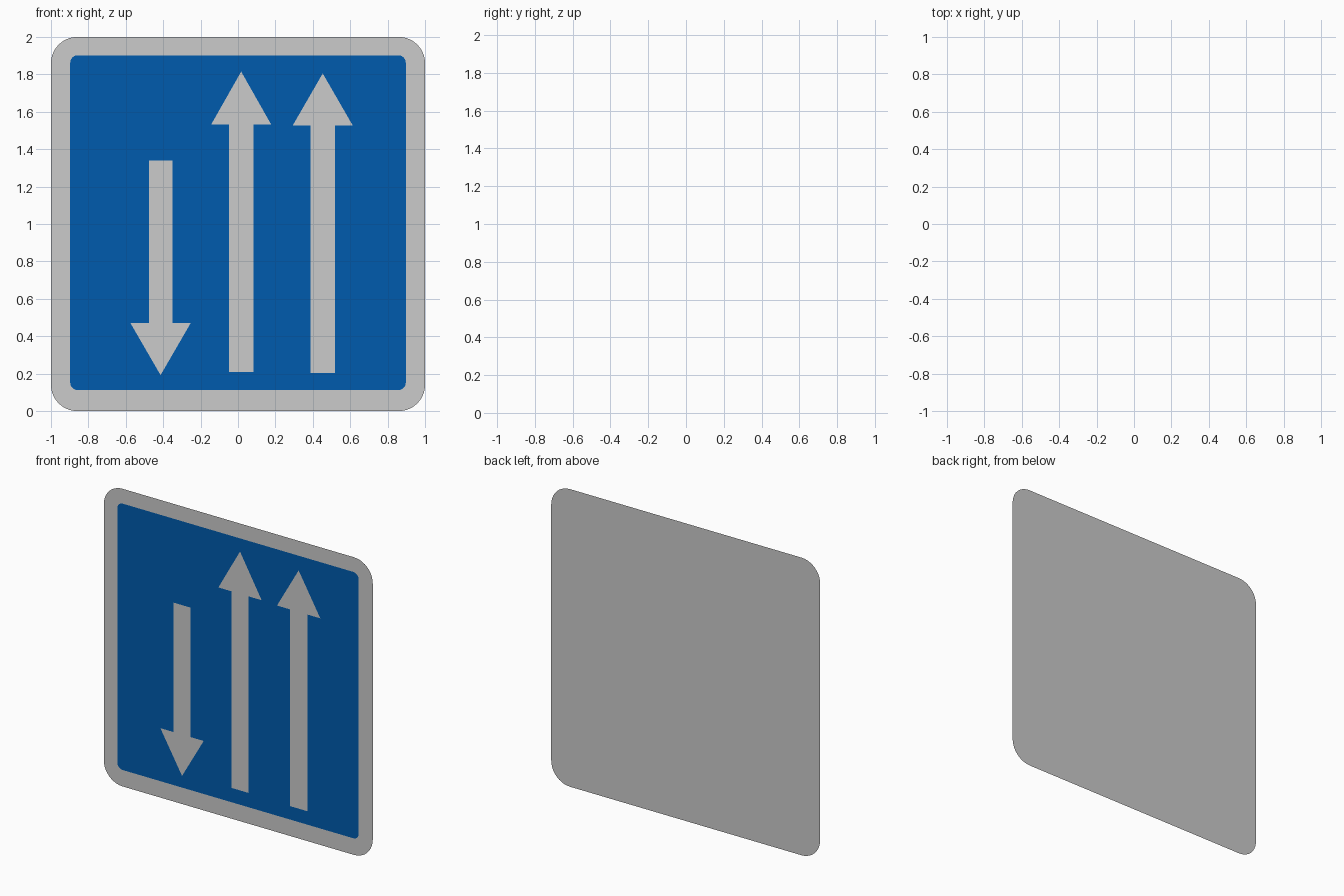
import bpy
from math import sin, cos, pi

if "Cube" in bpy.data.objects:
    bpy.data.objects.remove(bpy.data.objects["Cube"])


def material(name, color):
    m = bpy.data.materials.new(name)
    m.diffuse_color = color
    m.use_nodes = True
    m.node_tree.nodes["Principled BSDF"].inputs["Base Color"].default_value = m.diffuse_color
    return m


def sheet(name, outline, y, mat=None):
    """Flat face from an x-z outline, wound so that it faces -y."""
    me = bpy.data.meshes.new(name)
    me.from_pydata([(x, y, z) for x, z in outline], [], [range(len(outline))])
    if mat:
        me.materials.append(mat)
    ob = bpy.data.objects.new(name, me)
    bpy.context.collection.objects.link(ob)
    return ob


def rounded_rect(x0, x1, z0, z1, r, steps=10):
    centres = [(x1 - r, z0 + r), (x1 - r, z1 - r), (x0 + r, z1 - r), (x0 + r, z0 + r)]
    points = []
    for i, (cx, cz) in enumerate(centres):
        for k in range(steps + 1):
            a = -pi / 2 + (i + k / steps) * pi / 2
            points.append((cx + r * cos(a), cz + r * sin(a)))
    return points


def arrow(cx, tail, neck, tip, shaft=0.065, head=0.161):
    points = [(cx - shaft, tail), (cx + shaft, tail), (cx + shaft, neck), (cx + head, neck),
              (cx, tip), (cx - head, neck), (cx - shaft, neck)]
    return points if tip > tail else points[::-1]


blue = material("sign_blue", (0.0, 0.105, 0.42, 1))

# Sign plate and blue field
sheet("backing_plate", rounded_rect(-1, 1, 0, 2, 0.14), 0.003)
sheet("blue_field", rounded_rect(-0.897, 0.897, 0.112, 1.902, 0.04), 0.0, blue)

# Lane arrows
sheet("down_arrow", arrow(-0.414, 1.34, 0.47, 0.192, shaft=0.063), -0.003)
sheet("up_arrow_middle", arrow(0.017, 0.21, 1.531, 1.815), -0.003)
sheet("up_arrow_right", arrow(0.453, 0.204, 1.526, 1.805), -0.003)
